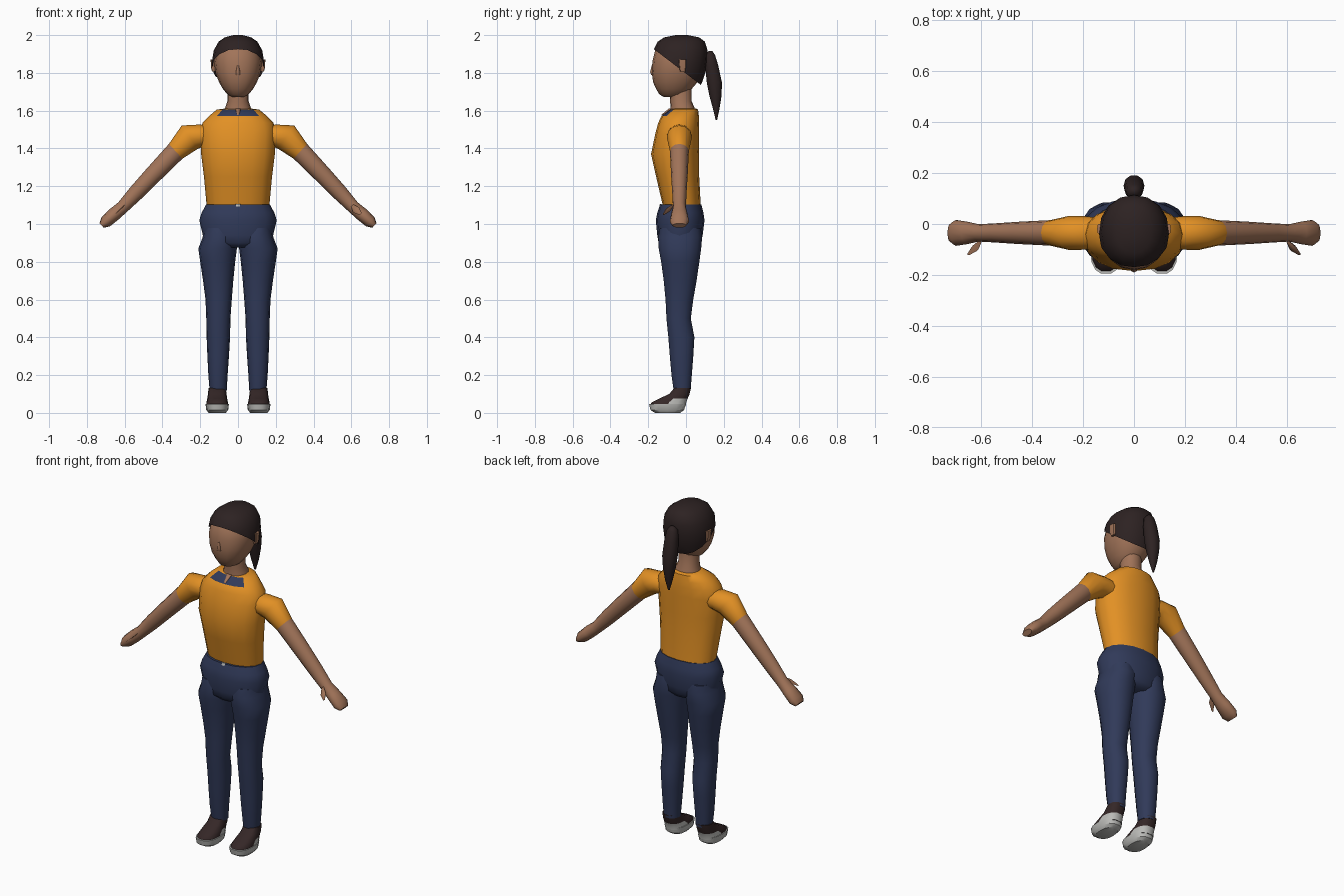
import bpy, bmesh, math
from mathutils import Vector

if bpy.data.objects.get("Cube"):
    bpy.data.objects.remove(bpy.data.objects["Cube"])


def material(name, r, g, b):
    m = bpy.data.materials.new(name)
    m.use_nodes = True
    m.diffuse_color = (r, g, b, 1)
    bsdf = m.node_tree.nodes["Principled BSDF"]
    bsdf.inputs["Base Color"].default_value = (r, g, b, 1)
    bsdf.inputs["Roughness"].default_value = 0.8
    return m


ORANGE = material("shirt orange", 0.76, 0.28, 0.018)
NAVY = material("navy denim", 0.03, 0.042, 0.10)
SKIN = material("skin", 0.36, 0.175, 0.10)
HAIR = material("dark brown hair", 0.026, 0.016, 0.016)
SHOE = material("shoe brown", 0.035, 0.02, 0.02)
SOLE = material("sole grey", 0.50, 0.50, 0.48)


def finish(bm, name, mats, angle=60, rule=None):
    bmesh.ops.recalc_face_normals(bm, faces=bm.faces)
    if rule:
        for f in bm.faces:
            f.material_index = rule(f.calc_center_median())
    mesh = bpy.data.meshes.new(name)
    bm.to_mesh(mesh)
    bm.free()
    for m in mats:
        mesh.materials.append(m)
    ob = bpy.data.objects.new(name, mesh)
    bpy.context.collection.objects.link(ob)
    bpy.ops.object.select_all(action='DESELECT')
    ob.select_set(True)
    bpy.context.view_layer.objects.active = ob
    bpy.ops.object.shade_smooth_by_angle(angle=math.radians(angle))
    return ob


def loft(rings, segs=16, power=0.92):
    """Skin a row of rings, each (centre, u axis vector, v axis vector)."""
    bm = bmesh.new()
    loops = []
    for c, u, v in rings:
        loop = []
        for i in range(segs):
            a = math.tau * i / segs
            s, k = math.sin(a), math.cos(a)
            s = math.copysign(abs(s) ** power, s)
            k = math.copysign(abs(k) ** power, k)
            loop.append(bm.verts.new(Vector(c) + Vector(u) * k + Vector(v) * s))
        loops.append(loop)
    for a, b in zip(loops, loops[1:]):
        for i in range(segs):
            j = (i + 1) % segs
            bm.faces.new((a[i], a[j], b[j], b[i]))
    bm.faces.new(loops[0])
    bm.faces.new(loops[-1])
    return bm


def stack(profile, cx=0, **kw):
    """Horizontal rings from rows of (z, half width, front y, back y)."""
    return loft([((cx, (f + b) / 2, z), (w, 0, 0), (0, (b - f) / 2, 0))
                 for z, w, f, b in profile], **kw)


def limb(path, side, y=-0.035, **kw):
    """Sideways limb from rows of (x, z, downward angle, height, depth)."""
    rings = []
    for x, z, ang, h, d in path:
        a = math.radians(ang)
        rings.append(((side * x, y, z),
                      (side * h * math.sin(a), 0, h * math.cos(a)), (0, d, 0)))
    return loft(rings, segs=12, power=1, **kw)


# Shirt, with the collar picked out on its front upper band
torso = [(1.095, .166, -.122, .078), (1.25, .18, -.158, .07), (1.37, .195, -.185, .07),
         (1.48, .2, -.162, .07), (1.535, .188, -.147, .07), (1.572, .153, -.13, .068),
         (1.606, .112, -.085, .064), (1.612, .06, -.075, .05)]
finish(stack(torso), "shirt", [ORANGE, NAVY],
       rule=lambda c: int(1.575 < c.z < 1.605 and c.y < -.05 and abs(c.x) < .09))

# Neck and the small opening between the collar halves
finish(stack([(1.57, .075, -.085, .05), (1.615, .068, -.082, .045),
              (1.65, .056, -.084, .03), (1.74, .055, -.09, .03)]), "neck", [SKIN])
finish(stack([(1.578, .006, -.131, -.1), (1.612, .016, -.09, -.06)], segs=8),
       "collar_opening", [SKIN])

# Head
finish(stack([(1.672, .03, -.115, -.03), (1.685, .055, -.14, 0), (1.715, .08, -.158, .03),
              (1.75, .1, -.174, .06), (1.8, .119, -.181, .085), (1.86, .127, -.178, .1),
              (1.92, .116, -.163, .09), (1.96, .08, -.13, .06)]), "head", [SKIN])
finish(stack([(1.79, .013, -.184, -.165), (1.805, .012, -.19, -.165),
              (1.84, .005, -.181, -.165)], segs=8), "nose", [SKIN])

# Hair cap, cut along a sloping hairline
bm = stack([(1.70, .09, -.14, .06), (1.75, .118, -.16, .085), (1.8, .134, -.18, .102),
            (1.86, .138, -.182, .112), (1.92, .128, -.172, .114), (1.965, .103, -.15, .1),
            (1.988, .07, -.115, .07), (2.0, .025, -.055, .01)])
bmesh.ops.bisect_plane(bm, geom=bm.verts[:] + bm.edges[:] + bm.faces[:],
                       plane_co=(0, -.165, 1.922), plane_no=(0, .61, .8), clear_inner=True)
finish(bm, "hair", [HAIR])

# Ponytail
finish(stack([(1.915, .012, .12, .14), (1.895, .03, .1, .155), (1.84, .038, .1, .172),
              (1.75, .041, .108, .192), (1.68, .034, .122, .19), (1.61, .022, .142, .178),
              (1.55, .005, .157, .165)], segs=10), "ponytail", [HAIR])

# Hips
hips = [(.875, .1, -.12, .06), (.90, .185, -.145, .08), (.94, .186, -.152, .088),
        (1.02, .205, -.16, .098), (1.06, .192, -.152, .092), (1.102, .17, -.138, .082)]
finish(stack(hips), "hips", [NAVY])
finish(stack([(1.092, .012, -.142, -.134), (1.106, .012, -.138, -.13)], segs=8),
       "waist_button", [SOLE])

arm_end = (.33, 1.385, 42, .053, .05)
for side, label in ((1, "left"), (-1, "right")):
    # Ear
    finish(stack([(1.808, .008, -.032, -.004), (1.83, .013, -.036, 0),
                  (1.872, .015, -.04, .002)], cx=side * .13, segs=8, power=.6),
           label + "_ear", [SKIN])

    # Sleeve, arm with mitten hand, and thumb
    finish(limb([(.14, 1.465, 0, .055, .06), (.195, 1.467, 8, .06, .066),
                 (.255, 1.46, 35, .075, .067), arm_end], side), label + "_sleeve", [ORANGE])
    finish(limb([(.30, 1.415, 42, .05, .045), arm_end, (.45, 1.26, 44, .047, .044),
                 (.54, 1.165, 44, .042, .038), (.61, 1.09, 43, .034, .034),
                 (.655, 1.052, 43, .036, .044), (.70, 1.012, 43, .033, .051),
                 (.722, .992, 43, .016, .036)], side), label + "_arm", [SKIN])
    finish(loft([((side * .605, -.07, 1.098), (.006, 0, .006), (0, .006, 0)),
                 ((side * .625, -.095, 1.075), (.016, 0, .014), (0, .012, 0)),
                 ((side * .65, -.118, 1.052), (.005, 0, .005), (0, .005, 0))], segs=6),
           label + "_thumb", [SKIN])

    # Trouser leg, each ring running from inner to outer x
    leg = [(.115, .06, .15, -.066, .025), (.2, .055, .157, -.078, .032),
           (.3, .048, .162, -.087, .04), (.4, .042, .166, -.095, .046),
           (.5, .04, .168, -.105, .027), (.6, .033, .172, -.11, .04),
           (.7, .025, .185, -.12, .058), (.8, .015, .2, -.134, .073),
           (.87, .006, .21, -.147, .083), (.93, .004, .187, -.15, .088),
           (.98, .02, .18, -.14, .08)]
    finish(loft([((side * (i + o) / 2, (f + b) / 2, z), ((o - i) / 2, 0, 0),
                  (0, (b - f) / 2, 0)) for z, i, o, f, b in leg], segs=14),
           label + "_trouser_leg", [NAVY])

    # Shoe upper with a pale heel trim, over the sole
    finish(stack([(.035, .058, -.19, 0), (.055, .057, -.185, .003), (.075, .053, -.145, .01),
                  (.1, .049, -.09, .02), (.132, .046, -.063, .027)],
                 cx=side * .11, segs=14, power=.8), label + "_shoe", [SHOE, SOLE],
           rule=lambda c: int(c.z < .07 and c.y > -.08))
    finish(stack([(0, .045, -.165, -.03), (.015, .058, -.19, -.008), (.047, .062, -.197, 0)],
                 cx=side * .11, segs=14, power=.8), label + "_sole", [SOLE], angle=35)
